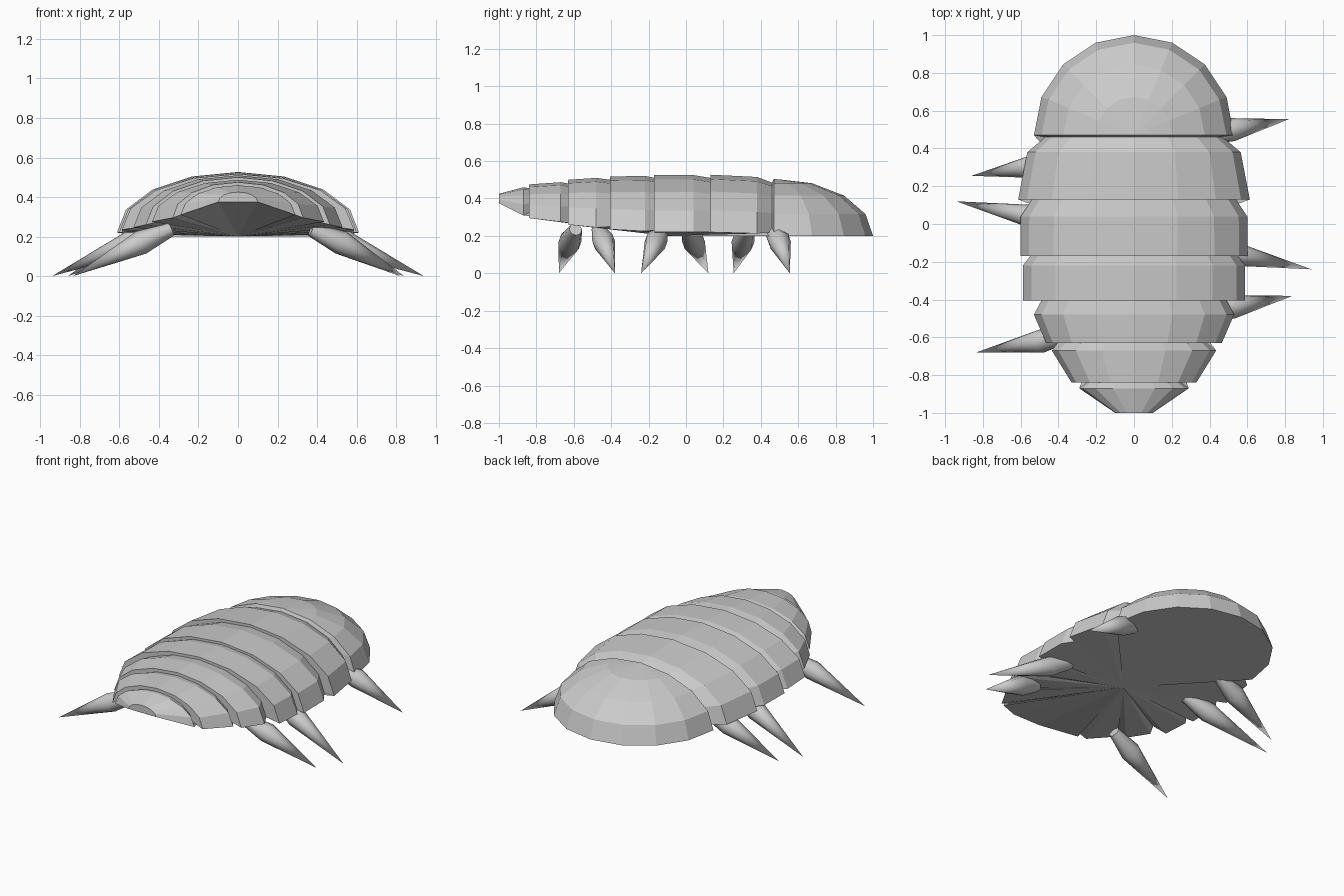
import bpy, bmesh
from math import sin, cos, pi, radians
from mathutils import Vector

if "Cube" in bpy.data.objects:
    bpy.data.objects.remove(bpy.data.objects["Cube"])


def finish(bm, name):
    bmesh.ops.recalc_face_normals(bm, faces=bm.faces)
    mesh = bpy.data.meshes.new(name)
    bm.to_mesh(mesh)
    bm.free()
    obj = bpy.data.objects.new(name, mesh)
    bpy.context.collection.objects.link(obj)
    return obj


def bridge(bm, a, b, closed=False):
    n = len(a)
    for i in range(n if closed else n - 1):
        j = (i + 1) % n
        bm.faces.new((a[i], a[j], b[j], b[i]))


# Rounded rear dome: quarter of a 16-sided sphere
bm = bmesh.new()
bmesh.ops.create_uvsphere(bm, u_segments=16, v_segments=8, radius=1)
bmesh.ops.delete(bm, geom=[v for v in bm.verts if v.co.z < -0.01 or v.co.y < -0.01],
                 context='VERTS')
for v in bm.verts:
    v.co = (v.co.x * 0.53, v.co.y * 0.53 + 0.47, v.co.z * 0.305 + 0.2)

# Overlapping shell plates: arched sections (y, half width, bottom z, top z)
SECTIONS = [
    (-1.0, .10, .375, .425), (-.87, .29, .31, .46), (-.84, .25, .325, .455),
    (-.84, .33, .295, .475), (-.67, .435, .275, .487), (-.63, .39, .28, .48),
    (-.63, .465, .26, .50), (-.48, .53, .245, .51), (-.405, .49, .25, .50),
    (-.405, .588, .235, .517), (-.22, .588, .225, .521), (-.17, .55, .23, .51),
    (-.17, .602, .22, .525), (.04, .60, .22, .525), (.13, .54, .22, .51),
    (.13, .613, .22, .527), (.38, .565, .213, .515), (.46, .47, .22, .485),
    (.47, .53, .2, .505),
]
arches = []
for y, w, zb, zt in SECTIONS:
    arches.append([bm.verts.new((w * cos(pi * i / 8), y, zb + (zt - zb) * sin(pi * i / 8)))
                   for i in range(9)])
for a, b in zip(arches, arches[1:]):
    bridge(bm, a, b)
bm.faces.new(arches[0])
bmesh.ops.remove_doubles(bm, verts=bm.verts, dist=0.001)

# Belly: fan from the open rim to one central point
rim = [e for e in bm.edges if e.is_boundary]
apex = bm.verts.new((0, -0.1, 0.2))
for e in rim:
    bm.faces.new((e.verts[0], e.verts[1], apex))
finish(bm, "shell_body")


# Pointed legs: narrow root, thick knee, sharp tip
def leg(name, root, knee, tip, sides=8):
    root, knee, tip = Vector(root), Vector(knee), Vector(tip)
    bm = bmesh.new()
    rings = []
    for centre, radius, axis in ((root, 0.035, knee - root), (knee, 0.062, tip - root)):
        q = axis.to_track_quat('Z', 'Y')
        rings.append([bm.verts.new(centre + q @ Vector((radius * cos(2 * pi * i / sides),
                                                        radius * sin(2 * pi * i / sides), 0)))
                      for i in range(sides)])
    bridge(bm, rings[0], rings[1], True)
    bm.faces.new(rings[0])
    point = bm.verts.new(tip)
    for i in range(sides):
        bm.faces.new((rings[1][i], rings[1][(i + 1) % sides], point))
    obj = finish(bm, name)
    for p in obj.data.polygons:
        p.use_smooth = True
    obj.data.set_sharp_from_angle(angle=radians(50))


# name: side, root (x, y), knee (x, y), tip (x, y)
LEGS = {
    "right_rear_leg": (1, .37, .45, .52, .50, .82, .555),
    "right_middle_leg": (1, .39, -.13, .54, -.16, .94, -.24),
    "right_front_leg": (1, .37, -.47, .52, -.44, .84, -.38),
    "left_rear_leg": (-1, .38, .33, .53, .305, .86, .255),
    "left_middle_leg": (-1, .39, .01, .54, .04, .94, .12),
    "left_front_leg": (-1, .34, -.59, .49, -.62, .835, -.68),
}
for name, (s, rx, ry, kx, ky, tx, ty) in LEGS.items():
    leg(name, (s * rx, ry, 0.235), (s * kx, ky, 0.17), (s * tx, ty, 0.0))
